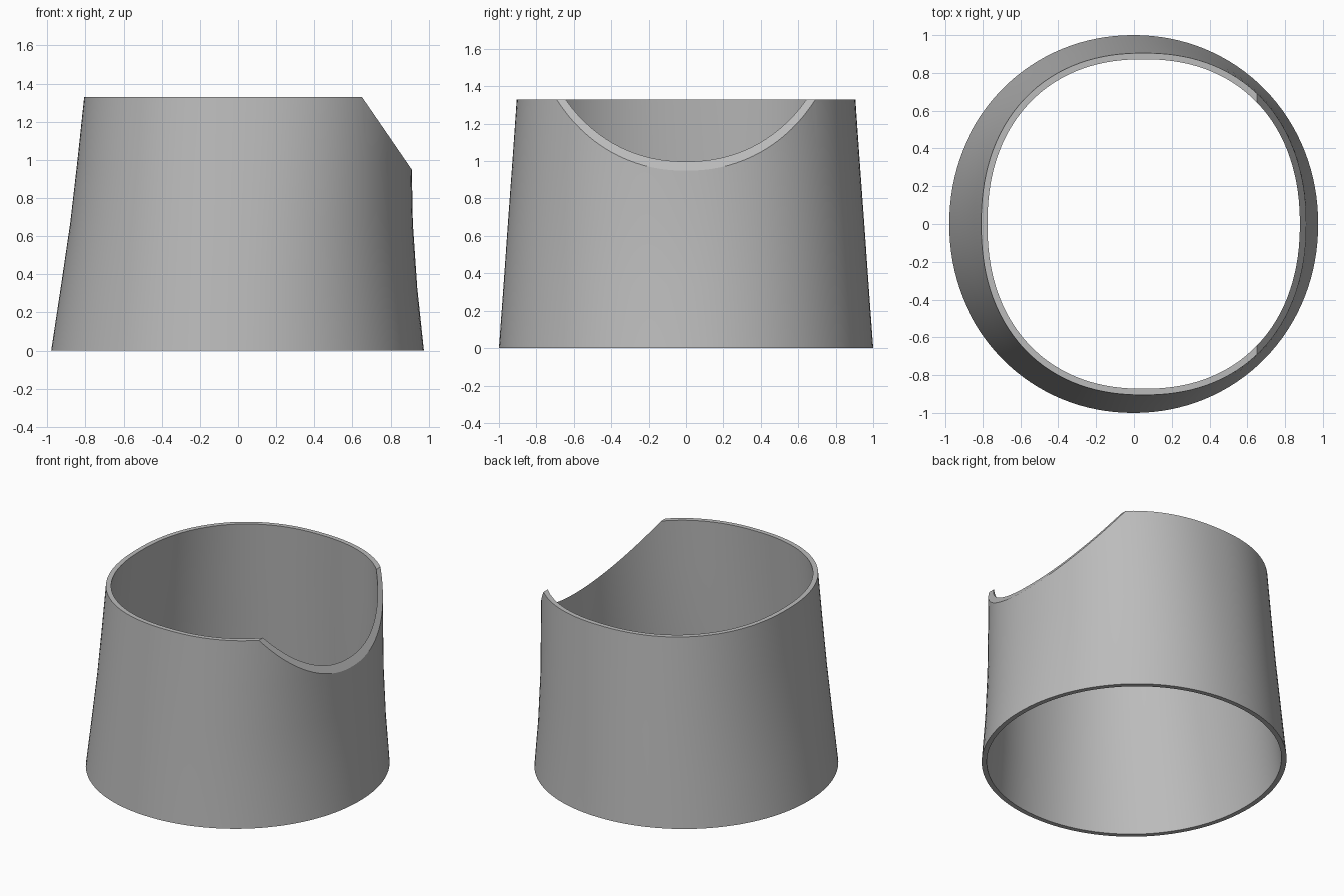
import bpy, bmesh, math
from mathutils import Vector

cube = bpy.data.objects.get("Cube")
if cube:
    bpy.data.objects.remove(cube, do_unlink=True)

grey = bpy.data.materials.new("plain_grey")
grey.use_nodes = True
colour = (0.5, 0.5, 0.5, 1)
grey.diffuse_color = colour
grey.node_tree.nodes["Principled BSDF"].inputs["Base Color"].default_value = colour

SEGMENTS = 128
HEIGHT = 1.33
# Wall levels: height, left x, right x, half depth, roundness exponent
LEVELS = [
    (0.0, -0.98, 0.975, 1.0, 2.04),
    (0.33, -0.93, 0.94, 0.976, 2.08),
    (0.67, -0.88, 0.917, 0.952, 2.13),
    (1.0, -0.842, 0.911, 0.928, 2.18),
    (HEIGHT, -0.807, 0.908, 0.905, 2.23),
]


def ring(bm, level, inset):
    """Rounded-square loop at one height."""
    z, left, right, depth, power = level
    centre, half = (left + right) / 2, (right - left) / 2 - inset
    loop = []
    for i in range(SEGMENTS):
        a = math.tau * i / SEGMENTS
        c, s = math.cos(a), math.sin(a)
        r = (abs(c) ** power + abs(s) ** power) ** (-1 / power)
        loop.append(bm.verts.new((centre + half * c * r, (depth - inset) * s * r, z)))
    return loop


def bridge(bm, a, b):
    for i in range(SEGMENTS):
        j = (i + 1) % SEGMENTS
        bm.faces.new((a[i], a[j], b[j], b[i]))


# Hollow tapering sleeve: up the outside, down the inside, closed at both rims
bm = bmesh.new()
rings = [ring(bm, lv, 0) for lv in LEVELS] + [ring(bm, lv, 0.033) for lv in reversed(LEVELS)]
for a, b in zip(rings, rings[1:] + rings[:1]):
    bridge(bm, a, b)

# Slanted notch through the upper left wall
low, high = Vector((0.911, 0, 0.95)), Vector((0.65, 0, HEIGHT))
slope = high - low
normal = Vector((slope.z, 0, -slope.x))
cut = bmesh.ops.bisect_plane(bm, geom=bm.verts[:] + bm.edges[:] + bm.faces[:],
                             plane_co=low, plane_no=normal, clear_outer=True)
border = [e for e in bm.edges if e.is_boundary]
filled = bmesh.ops.holes_fill(bm, edges=border, sides=0)
bmesh.ops.triangulate(bm, faces=filled["faces"])
bmesh.ops.recalc_face_normals(bm, faces=bm.faces[:])

mesh = bpy.data.meshes.new("notched_sleeve")
bm.to_mesh(mesh)
bm.free()
mesh.materials.append(grey)
sleeve = bpy.data.objects.new("notched_sleeve", mesh)
bpy.context.collection.objects.link(sleeve)

bpy.ops.object.select_all(action="DESELECT")
sleeve.select_set(True)
bpy.context.view_layer.objects.active = sleeve
bpy.ops.object.shade_smooth_by_angle(angle=math.radians(30))
